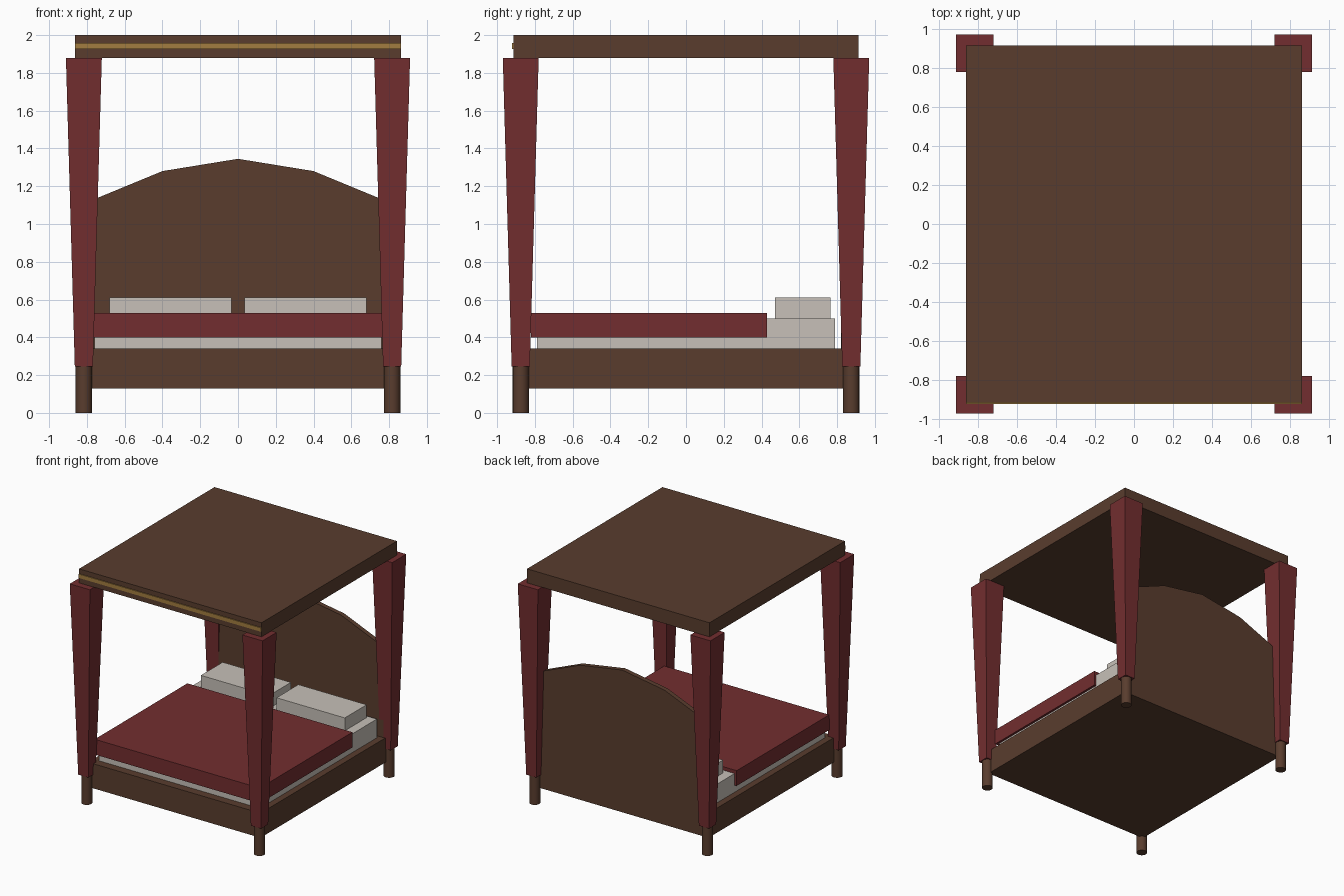
import bpy
import bmesh

if "Cube" in bpy.data.objects:
    bpy.data.objects.remove(bpy.data.objects["Cube"], do_unlink=True)


def material(name, r, g, b):
    m = bpy.data.materials.new(name)
    m.use_nodes = True
    m.diffuse_color = (r, g, b, 1)
    m.node_tree.nodes["Principled BSDF"].inputs["Base Color"].default_value = (r, g, b, 1)
    return m


wood = material("dark wood", 0.1, 0.046, 0.027)
red = material("red cloth", 0.17, 0.027, 0.029)
linen = material("pale linen", 0.57, 0.53, 0.48)
gold = material("gold trim", 0.36, 0.2, 0.05)


def finish(name, bm, mat):
    bmesh.ops.recalc_face_normals(bm, faces=bm.faces)
    mesh = bpy.data.meshes.new(name)
    bm.to_mesh(mesh)
    bm.free()
    mesh.materials.append(mat)
    ob = bpy.data.objects.new(name, mesh)
    bpy.context.collection.objects.link(ob)
    return ob


def box(name, mat, x, y, z):
    """Box from three (low, high) ranges."""
    bm = bmesh.new()
    bmesh.ops.create_cube(bm, size=1)
    for v in bm.verts:
        v.co = [(lo + hi) / 2 + c * (hi - lo) for c, (lo, hi) in zip(v.co, (x, y, z))]
    return finish(name, bm, mat)


# Frame, mattress and blanket
box("bed_frame", wood, (-0.815, 0.815), (-0.86, 0.86), (0.13, 0.34))
box("mattress", linen, (-0.76, 0.76), (-0.79, 0.79), (0.34, 0.5))
box("blanket", red, (-0.78, 0.78), (-0.82, 0.43), (0.4, 0.53))

# Pillows
box("pillow_left", linen, (0.035, 0.68), (0.47, 0.765), (0.5, 0.61))
box("pillow_right", linen, (-0.68, -0.035), (0.47, 0.765), (0.5, 0.61))

# Arched headboard: outline extruded backwards
outline = [(-0.8, 0.34), (0.8, 0.34), (0.8, 1.115), (0.4, 1.28),
           (0, 1.345), (-0.4, 1.28), (-0.8, 1.115)]
bm = bmesh.new()
face = bm.faces.new([bm.verts.new((x, 0.82, z)) for x, z in outline])
extruded = bmesh.ops.extrude_face_region(bm, geom=[face])["geom"]
bmesh.ops.translate(bm, vec=(0, 0.04, 0),
                    verts=[g for g in extruded if isinstance(g, bmesh.types.BMVert)])
finish("headboard", bm, wood)

# Round posts and tapered gathered curtains at each corner
for end, sy in (("front", -1), ("back", 1)):
    for side, sx in (("left", 1), ("right", -1)):
        corner = (sx * 0.816, sy * 0.875, 0)
        bm = bmesh.new()
        bmesh.ops.create_cone(bm, cap_ends=True, segments=16, radius1=0.043,
                              radius2=0.043, depth=1.88)
        bmesh.ops.translate(bm, vec=(0, 0, 0.94), verts=bm.verts)
        post = finish(f"post_{end}_{side}", bm, wood)
        post.location = corner
        bpy.ops.object.select_all(action="DESELECT")
        post.select_set(True)
        bpy.context.view_layer.objects.active = post
        bpy.ops.object.shade_smooth_by_angle()

        curtain = box(f"curtain_{end}_{side}", red, (-1, 1), (-1, 1), (0.245, 1.88))
        for v in curtain.data.vertices:
            half = 0.095 if v.co.z > 1 else 0.048
            v.co.x *= half
            v.co.y *= half
        curtain.location = corner

# Canopy with a trim strip along the front
box("canopy", wood, (-0.862, 0.862), (-0.914, 0.914), (1.88, 2))
box("canopy_trim", gold, (-0.862, 0.862), (-0.922, -0.914), (1.926, 1.959))
